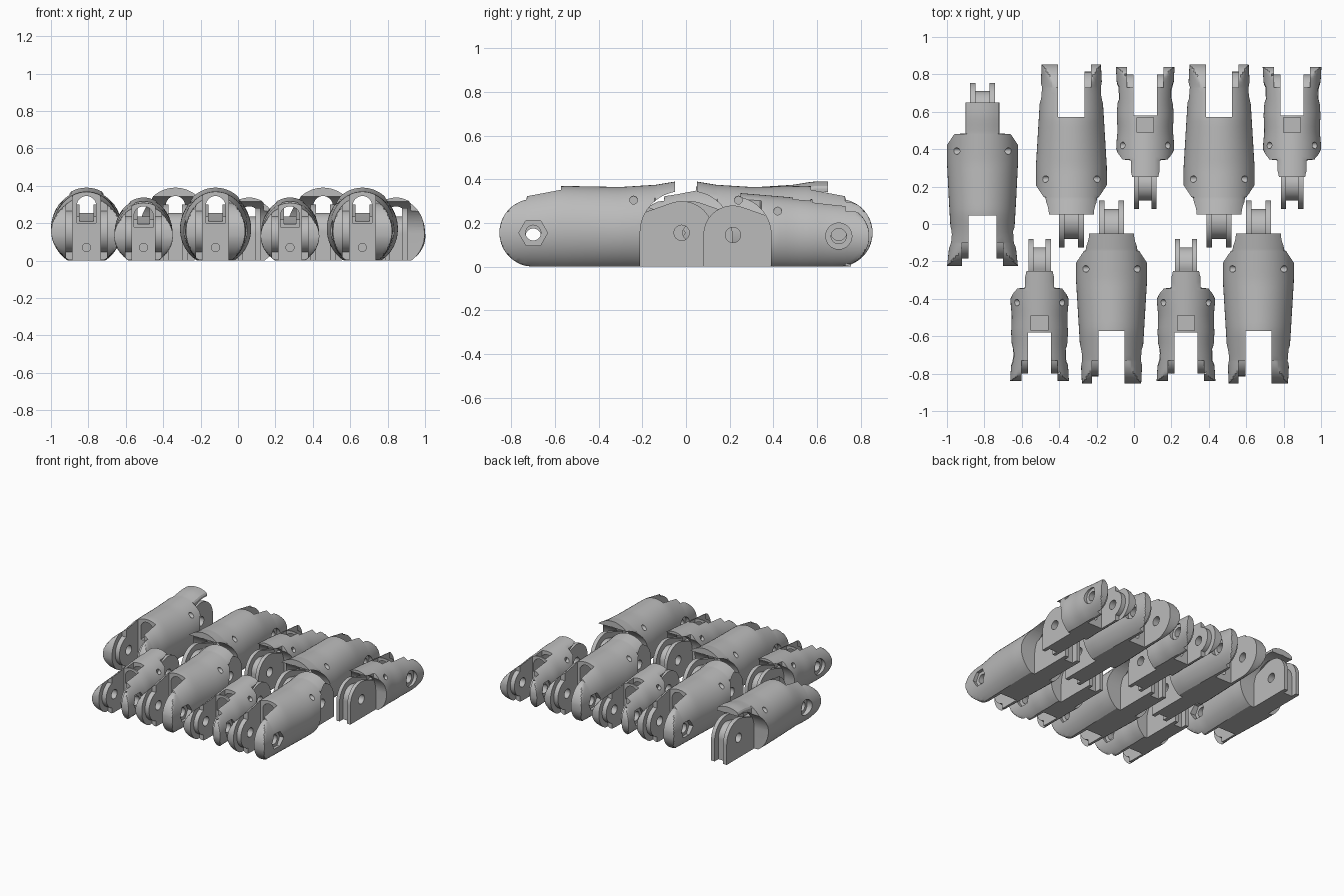
import bpy, bmesh, math

if "Cube" in bpy.data.objects:
    bpy.data.objects.remove(bpy.data.objects["Cube"])

grey = bpy.data.materials.new("plain grey")
grey.use_nodes = True
COLOUR = (0.5, 0.5, 0.5, 1)
grey.diffuse_color = COLOUR
grey.node_tree.nodes["Principled BSDF"].inputs["Base Color"].default_value = COLOUR
scene = bpy.context.scene


def make(name, bm):
    bmesh.ops.recalc_face_normals(bm, faces=bm.faces)
    mesh = bpy.data.meshes.new(name)
    bm.to_mesh(mesh)
    bm.free()
    mesh.materials.append(grey)
    ob = bpy.data.objects.new(name, mesh)
    scene.collection.objects.link(ob)
    return ob


def prism(profile, a, b, axis="x"):
    """Extrude a flat profile from a to b along an axis."""
    place = {"x": lambda t, u, v: (t, u, v), "y": lambda t, u, v: (u, t, v),
             "z": lambda t, u, v: (u, v, t)}[axis]
    bm = bmesh.new()
    ends = [[bm.verts.new(place(t, u, v)) for u, v in profile] for t in (a, b)]
    n = len(profile)
    for ring in ends:
        bm.faces.new(ring)
    for i in range(n):
        j = (i + 1) % n
        bm.faces.new((ends[0][i], ends[0][j], ends[1][j], ends[1][i]))
    ob = make("helper", bm)
    ob.hide_render = True
    return ob


def arc(cu, cv, r, start=0, end=360, n=32):
    full = end - start == 360
    return [(cu + r * math.cos(math.radians(start + (end - start) * i / n)),
             cv + r * math.sin(math.radians(start + (end - start) * i / n)))
            for i in range(n if full else n + 1)]


def rect(u0, v0, u1, v1):
    return [(u0, v0), (u1, v0), (u1, v1), (u0, v1)]


def lerp(table, y):
    for (y0, a), (y1, b) in zip(table, table[1:]):
        if y <= y1:
            return a + (b - a) * max(0, y - y0) / (y1 - y0)
    return table[-1][1]


def shell(p):
    """Rounded finger body, flat below, with a rounded fork tip."""
    fy, fz, r = p["fork"]
    keys = [fy - r * math.cos(math.radians(a)) for a in range(8, 80, 6)]
    keys += [fy - 0.031, fy - 0.029]
    y = fy
    while y < p["end"] - 0.005:
        keys.append(y)
        y += 0.03
    keys += [k for k, _ in p["limit"]] + [p["end"]]
    bm = bmesh.new()
    rings = []
    for y in sorted(set(keys)):
        w, top, lim = (lerp(p[k], y) for k in ("width", "top", "limit"))
        lo, hi = 0, top
        if y < fy:
            half = math.sqrt(r * r - (fy - y) ** 2)
            lo = fz - half
            if y < fy - 0.03:
                hi = min(top, fz + half)
        ring = []
        for x, z in arc(0, 0, 1, n=56):
            z = top * (0.46 + 0.54 * z)
            ring.append(bm.verts.new((max(-lim, min(lim, w * x)), y, max(lo, min(hi, z)))))
        rings.append(ring)
    for a, b in zip(rings, rings[1:]):
        for i in range(len(a)):
            j = (i + 1) % len(a)
            bm.faces.new((a[i], a[j], b[j], b[i]))
    bm.faces.new(rings[0])
    bm.faces.new(rings[-1])
    return make("shell", bm)


def build(p):
    fy, fz, r = p["fork"]
    ky, kz, kr, clear = p["knuckle"]
    s, t, g = p["slot"], p["tongue"], p["tongue"] * 0.55
    tz = p["tunnel"]
    ob = shell(p)
    steps = []
    cut = lambda h: steps.append((h, "DIFFERENCE"))
    add = lambda h: steps.append((h, "UNION"))
    # knuckle clearance under the hood
    cut(prism([(ky - clear, -1), (ky + clear, -1)] + arc(ky, kz, clear, 0, 180), -1, 1))
    # fork slot, widened at its tip
    cut(prism(rect(fy - 1, -1, p["slot_end"], 1), -s, s))
    cut(prism(rect(fy - 1, -1, fy - 0.03, 1), -s - 0.035, s + 0.035))
    # arched tendon tunnel and lower cord hole
    cut(prism([(-0.052, tz[0]), (0.052, tz[0])] + arc(0, tz[1] - 0.052, 0.052, 0, 180, 16),
              fy, 1, "y"))
    cut(prism(arc(0, 0.07, 0.022, n=16), fy, ky - clear - 0.03, "y"))
    if p["window"]:
        cut(prism(rect(-0.045, -0.57, 0.045, -0.49), tz[0] + 0.01, 1, "z"))
    # grooved tongue: two outer cheeks and a lower core
    back = ky - clear - 0.02
    for x0, x1, rad in ((-t, -g, kr), (g, t, kr), (-g - 0.005, g + 0.005, kr - 0.045)):
        add(prism([(back, 0), (ky + rad, 0)] + arc(ky, kz, rad, 0, 110)
                  + [(back, kz + rad * 0.55)], x0, x1))
    # round bosses inside the fork
    for d in (-1, 1):
        add(prism(arc(fy, fz, r - 0.04), d * s, d * (s + 0.045)))
    # pin holes, hexagonal and round recesses, small side holes
    cut(prism(arc(ky, kz, 0.035), -1, 1))
    cut(prism(arc(fy, fz, 0.035), -1, 1))
    cut(prism(arc(fy, fz, 0.066, n=6), p["recess"], 1))
    cut(prism(arc(fy, fz, 0.06), -1, -p["recess"]))
    hy, hz = p["side_hole"]
    for d in (-1, 1):
        cut(prism(arc(hy, hz, 0.018, n=16), d * 0.105, d))
    for helper, op in steps:
        m = ob.modifiers.new("cut", "BOOLEAN")
        m.object, m.operation, m.solver = helper, op, "EXACT"
    deps = bpy.context.evaluated_depsgraph_get()
    mesh = bpy.data.meshes.new_from_object(ob.evaluated_get(deps))
    for o in [ob] + [h for h, _ in steps]:
        bpy.data.objects.remove(o)
    mesh.materials.clear()
    mesh.materials.append(grey)
    return mesh


long_part = dict(
    fork=(-0.70, 0.155, 0.155), knuckle=(-0.02, 0.155, 0.145, 0.19), end=-0.055,
    width=[(-0.86, 0.158), (-0.7, 0.166), (-0.5, 0.178), (-0.3, 0.19), (0, 0.19)],
    top=[(-0.73, 0.34), (-0.57, 0.37), (-0.3, 0.365), (-0.14, 0.375), (-0.05, 0.39)],
    limit=[(-0.2, 0.2), (-0.165, 0.175), (-0.145, 0.158), (-0.14, 0.14), (-0.05, 0.14)],
    slot=0.07, slot_end=-0.573, tongue=0.067, tunnel=(0.2, 0.345), window=False,
    recess=0.135, side_hole=(-0.24, 0.305))
thumb_part = dict(
    long_part, end=0.015,
    width=[(-0.86, 0.19), (-0.75, 0.178), (-0.67, 0.17), (-0.5, 0.18), (-0.3, 0.19), (0, 0.19)],
    limit=[(-0.2, 0.2), (-0.165, 0.175), (-0.15, 0.15), (-0.145, 0.09), (0.02, 0.09)],
    slot=0.075, slot_end=-0.585)
short_part = dict(
    fork=(-0.70, 0.14, 0.14), knuckle=(-0.215, 0.145, 0.135, 0.175), end=-0.26,
    width=[(-0.84, 0.157), (-0.75, 0.152), (-0.65, 0.148), (-0.58, 0.152),
           (-0.5, 0.148), (-0.42, 0.155), (-0.2, 0.155)],
    top=[(-0.84, 0.28), (-0.7, 0.295), (-0.55, 0.312), (-0.25, 0.337)],
    limit=[(-0.4, 0.16), (-0.36, 0.14), (-0.345, 0.125), (-0.34, 0.077), (-0.25, 0.077)],
    slot=0.062, slot_end=-0.58, tongue=0.06, tunnel=(0.18, 0.29), window=True,
    recess=0.125, side_hole=(-0.42, 0.255))

# lay the parts out in two interlocking rows
layout = [("thumb_segment", thumb_part, [(-0.81, 0.63, 0)]),
          ("long_segment", long_part, [(-0.12, 0, 0), (0.665, 0, 0),
                                       (-0.335, 0, 1), (0.455, 0, 1)]),
          ("short_segment", short_part, [(-0.505, 0, 0), (0.278, 0, 0),
                                         (0.06, 0, 1), (0.845, 0, 1)])]
bpy.ops.object.select_all(action="DESELECT")
for name, part, places in layout:
    mesh = build(part)
    mesh.name = name
    for i, (x, y, turned) in enumerate(places):
        ob = bpy.data.objects.new(f"{name}_{i + 1}", mesh)
        scene.collection.objects.link(ob)
        ob.location = (x, y, 0)
        ob.rotation_euler.z = math.pi * turned
        if i == 0:
            ob.select_set(True)
            bpy.context.view_layer.objects.active = ob
bpy.ops.object.shade_smooth_by_angle(angle=math.radians(30))
